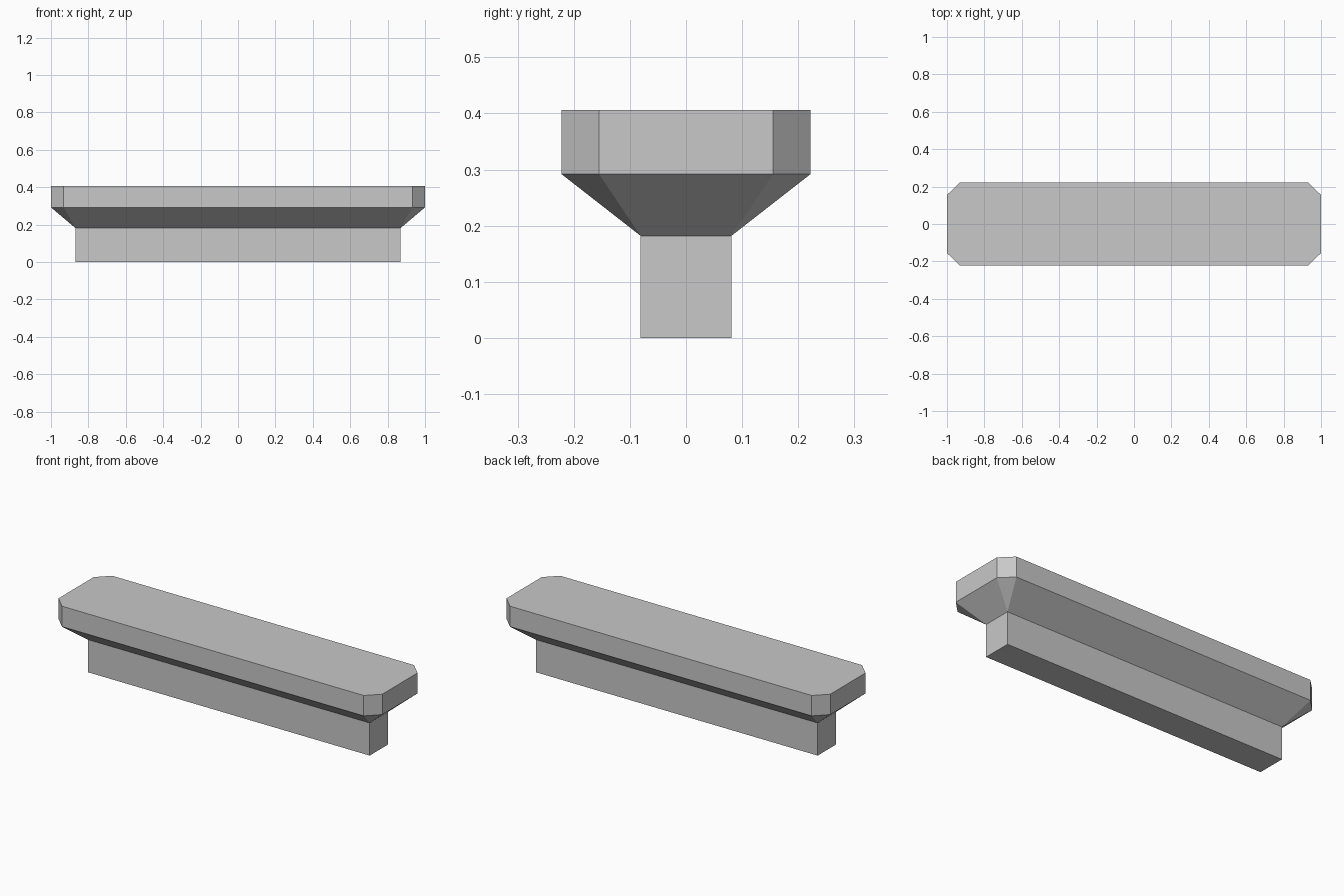
import bpy
import bmesh

default_cube = bpy.data.objects.get("Cube")
if default_cube:
    bpy.data.objects.remove(default_cube, do_unlink=True)

grey = bpy.data.materials.new("light grey")
grey.use_nodes = True
colour = (0.58, 0.58, 0.58, 1)
grey.diffuse_color = colour
grey.node_tree.nodes["Principled BSDF"].inputs["Base Color"].default_value = colour


def ring(bm, z, hx, hy, cx, cy):
    """Rectangle outline with its corners cut back by cx and cy."""
    points = []
    for sx, sy in ((1, 1), (-1, 1), (-1, -1), (1, -1)):
        pair = [(sx * hx, sy * (hy - cy), z), (sx * (hx - cx), sy * hy, z)]
        points += pair if sx * sy > 0 else pair[::-1]
    return [bm.verts.new(p) for p in points]


# Section sizes from foot to top: height, half length, half depth, corner cuts
sections = [
    (0, 0.87, 0.081, 0, 0),            # stem foot
    (0.182, 0.87, 0.081, 0, 0),        # stem top
    (0.292, 1, 0.222, 0.068, 0.067),   # flared underside
    (0.406, 1, 0.222, 0.068, 0.067),   # flat cap
]

bm = bmesh.new()
rings = [ring(bm, *s) for s in sections]
for low, high in zip(rings, rings[1:]):
    for i in range(len(low)):
        j = (i + 1) % len(low)
        bm.faces.new((low[i], low[j], high[j], high[i]))
bm.faces.new(rings[0][::-1])
bm.faces.new(rings[-1])

# Square stem corners meet in one point, leaving triangles under the cap corners
bmesh.ops.remove_doubles(bm, verts=bm.verts[:], dist=0.0001)
bmesh.ops.recalc_face_normals(bm, faces=bm.faces[:])

mesh = bpy.data.meshes.new("flared_beam")
bm.to_mesh(mesh)
bm.free()
mesh.materials.append(grey)
beam = bpy.data.objects.new("flared_beam", mesh)
bpy.context.collection.objects.link(beam)
